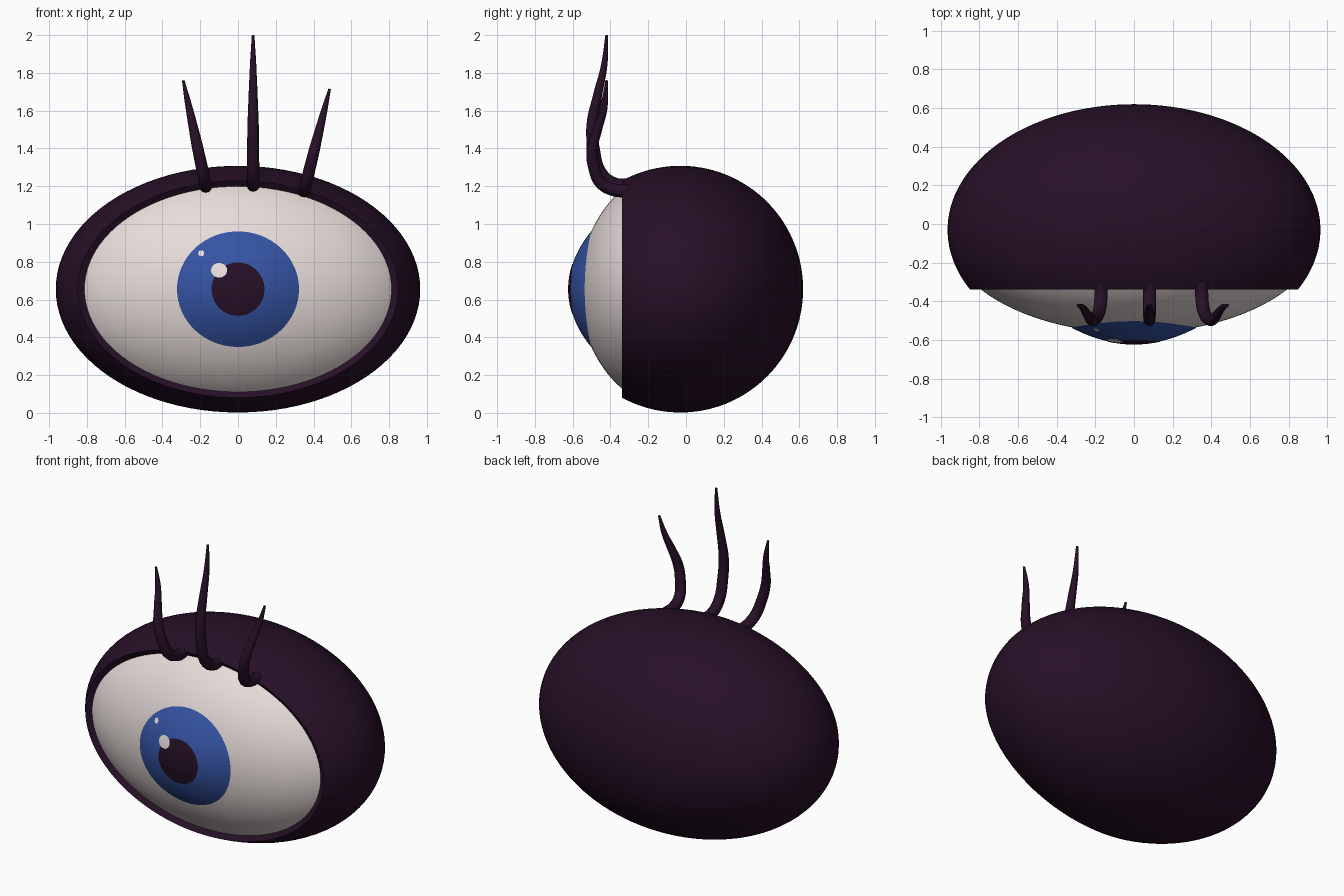
import bpy, bmesh, math

cube = bpy.data.objects.get("Cube")
if cube:
    bpy.data.objects.remove(cube)

CY, CZ = -0.03, 0.655          # centre of the eye
SEG = 96


def material(name, rgb):
    m = bpy.data.materials.new(name)
    m.use_nodes = True
    m.diffuse_color = (*rgb, 1)
    bsdf = next(n for n in m.node_tree.nodes if n.type == 'BSDF_PRINCIPLED')
    bsdf.inputs["Base Color"].default_value = (*rgb, 1)
    bsdf.inputs["Roughness"].default_value = 0.6
    return m


plum = material("dark plum", (0.020, 0.005, 0.020))
white = material("eye white", (0.80, 0.72, 0.70))
blue = material("iris blue", (0.035, 0.088, 0.37))


def finish(obj, mat):
    obj.data.materials.clear()
    obj.data.materials.append(mat)
    bpy.ops.object.select_all(action='DESELECT')
    obj.select_set(True)
    bpy.context.view_layer.objects.active = obj
    bpy.ops.object.shade_smooth_by_angle(angle=math.radians(30))


def stack_rings(name, rings, mat, seg=SEG):
    """Skin a list of rings; each ring maps an angle to a point."""
    bm = bmesh.new()
    loops = [[bm.verts.new(ring(2 * math.pi * i / seg)) for i in range(seg)]
             for ring in rings]
    for a, b in zip(loops, loops[1:]):
        for i in range(seg):
            j = (i + 1) % seg
            bm.faces.new((a[i], a[j], b[j], b[i]))
    bmesh.ops.remove_doubles(bm, verts=bm.verts, dist=1e-5)
    bmesh.ops.recalc_face_normals(bm, faces=bm.faces)
    # open shells must face the front
    front = min(bm.faces, key=lambda f: f.calc_center_median().y)
    if front.normal.y > 0:
        bmesh.ops.reverse_faces(bm, faces=bm.faces)
    mesh = bpy.data.meshes.new(name)
    bm.to_mesh(mesh)
    bm.free()
    obj = bpy.data.objects.new(name, mesh)
    bpy.context.collection.objects.link(obj)
    finish(obj, mat)


def oval(r, y, rx, rz):
    return lambda a: (rx * r * math.cos(a), y, CZ + rz * r * math.sin(a))


# Outer shell: an ellipsoid cut off at the front, with a rim sloping inwards
cut = math.pi - math.acos(0.477)
angles = [cut * i / 40 for i in range(41)]
profile = [(math.sin(t), CY + 0.65 * math.cos(t)) for t in angles]
profile += [(0.835, -0.318), (0.80, -0.30)]
stack_rings("eye_shell", [oval(r, y, 0.965, 0.653) for r, y in profile], plum)

# Eyeball: shallow dome showing through the opening
EX, EY, EZ = 0.97, 0.535, 0.645
angles = [math.radians(65) * i / 28 for i in range(29)]
stack_rings("eyeball", [oval(math.sin(t), CY - EY * math.cos(t), EX, EZ)
                        for t in angles], white)

# Iris, pupil and glints follow a bulging cornea surface
IX, IZ = 0.323, 0.306


def cornea(x, z, lift):
    ball = CY - EY * math.sqrt(1 - (x / EX) ** 2 - (z / EZ) ** 2)
    bulge = max(0, 1 - (x / IX) ** 2 - (z / IZ) ** 2)
    return ball - 0.055 * bulge - lift


def patch(name, cx, cz, rx, rz, lift, mat, seg=64, steps=12):
    def ring(r):
        def point(a):
            x, z = cx + rx * r * math.cos(a), cz + rz * r * math.sin(a)
            return (x, cornea(x, z, lift), CZ + z)
        return point
    stack_rings(name, [ring(i / steps) for i in range(steps + 1)], mat, seg)


patch("iris", 0, 0, IX, IZ, 0.002, blue)
patch("pupil", 0, 0, 0.14, 0.141, 0.004, plum)
patch("large_glint", -0.10, 0.10, 0.043, 0.039, 0.007, white, 16, 3)
patch("small_glint", -0.195, 0.19, 0.016, 0.016, 0.006, white, 12, 2)

# Eyelashes: tapered tubes curling forward and up (height share, y, radius)
curl = [(0, -0.30, 0.034), (0.01, -0.38, 0.034), (0.08, -0.45, 0.033),
        (0.24, -0.488, 0.032), (0.40, -0.497, 0.030), (0.60, -0.468, 0.024),
        (0.80, -0.433, 0.017), (1, -0.42, 0.007)]


def lash(name, base_x, base_z, tip_x, tip_z):
    curve = bpy.data.curves.new(name, 'CURVE')
    curve.dimensions = '3D'
    curve.bevel_depth = 1
    curve.bevel_resolution = 4
    curve.resolution_u = 8
    curve.use_fill_caps = True
    spline = curve.splines.new('BEZIER')
    spline.bezier_points.add(len(curl) - 1)
    for p, (f, y, radius) in zip(spline.bezier_points, curl):
        p.co = (base_x + (tip_x - base_x) * f, y, base_z + (tip_z - base_z) * f)
        p.radius = radius
        p.handle_left_type = p.handle_right_type = 'AUTO'
    obj = bpy.data.objects.new(name, curve)
    bpy.context.collection.objects.link(obj)
    bpy.ops.object.select_all(action='DESELECT')
    obj.select_set(True)
    bpy.context.view_layer.objects.active = obj
    bpy.ops.object.convert(target='MESH')
    finish(bpy.context.view_layer.objects.active, plum)


lash("right_eyelash", -0.17, 1.20, -0.29, 1.76)
lash("middle_eyelash", 0.08, 1.205, 0.08, 2.0)
lash("left_eyelash", 0.35, 1.175, 0.485, 1.715)
